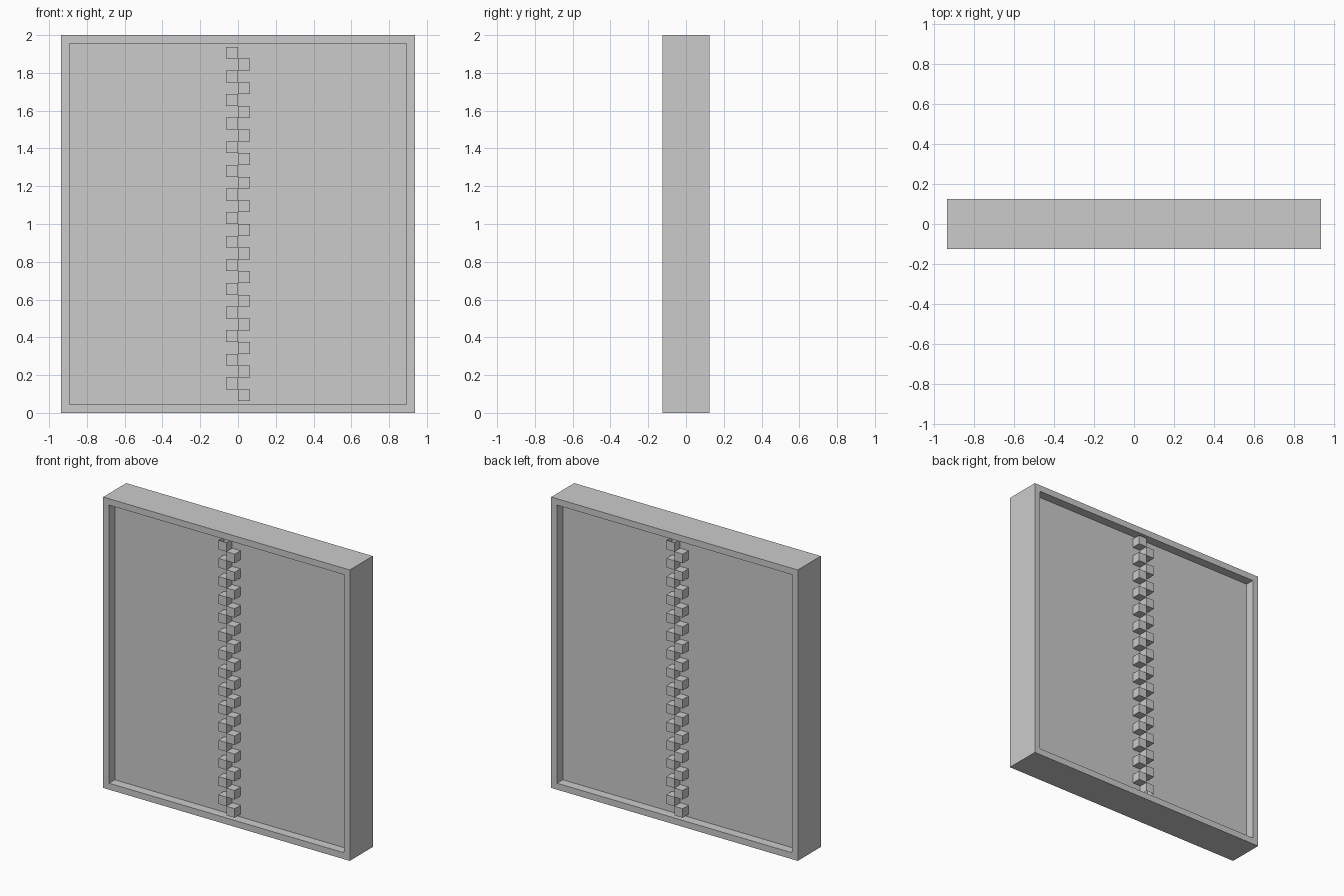
import bpy, bmesh
from mathutils import Matrix, Vector

if "Cube" in bpy.data.objects:
    bpy.data.objects.remove(bpy.data.objects["Cube"])

U = 1 / 16                      # module: border width, recess depth, tooth size
W, D, H = 30 * U, 4 * U, 32 * U


def finish(bm, name):
    mesh = bpy.data.meshes.new(name)
    bm.to_mesh(mesh)
    bm.free()
    obj = bpy.data.objects.new(name, mesh)
    bpy.context.collection.objects.link(obj)
    return obj


# Framed panel: solid slab with a square-edged recess on front and back
bm = bmesh.new()
bmesh.ops.create_cube(bm, size=1, matrix=Matrix.Translation((0, 0, H / 2)) @ Matrix.Diagonal((W, D, H, 1)))
bm.normal_update()
for face in [f for f in bm.faces if abs(f.normal.y) > 0.9]:
    inward = -face.normal.copy() * U
    bmesh.ops.inset_region(bm, faces=[face], thickness=U)
    floor = bmesh.ops.extrude_discrete_faces(bm, faces=[face])["faces"][0]
    bmesh.ops.translate(bm, verts=floor.verts, vec=inward)
bmesh.ops.recalc_face_normals(bm, faces=bm.faces)
finish(bm, "framed_panel")


# Interlocking teeth: two staggered columns flush with the frame face
def teeth(name, turned):
    bm = bmesh.new()
    for i in range(1, 31):
        x = U / 2 if i % 2 else -U / 2
        centre = Vector((x, -1.5 * U, (i + 0.5) * U))
        bmesh.ops.create_cube(bm, size=U, matrix=Matrix.Translation(centre))
    bm.normal_update()
    # Drop faces buried against the panel and the frame rails
    eps = 1e-4
    buried = []
    for f in bm.faces:
        c = f.calc_center_median()
        if f.normal.y > 0.9 or c.z < U + eps or c.z > H - U - eps:
            buried.append(f)
    bmesh.ops.delete(bm, geom=buried, context='FACES')
    if turned:
        bmesh.ops.rotate(bm, verts=bm.verts, cent=(0, 0, 0), matrix=Matrix.Diagonal((-1, -1, 1)))
    finish(bm, name)


teeth("front_teeth", False)
teeth("back_teeth", True)
